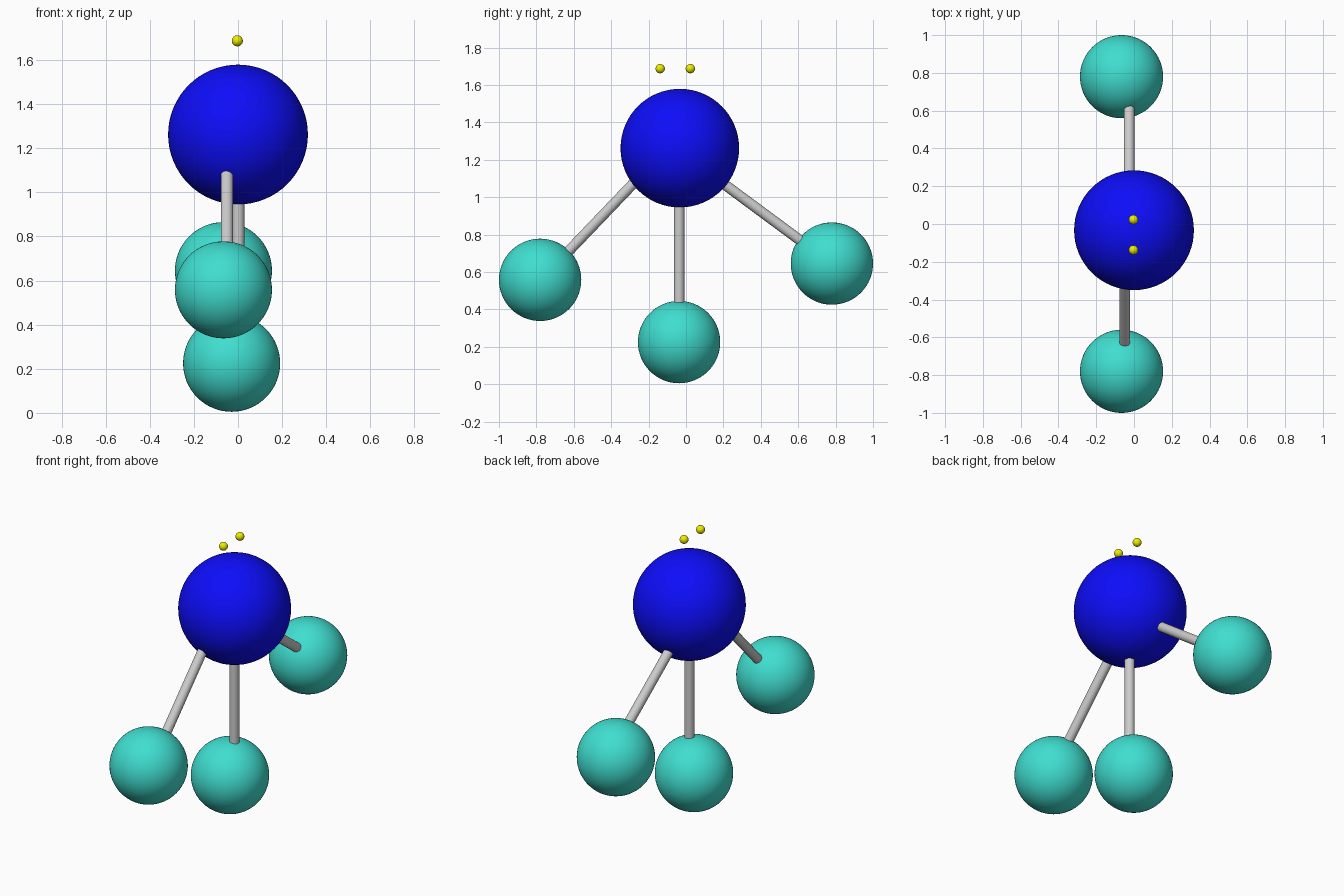
import bpy
from mathutils import Vector
from math import radians

if "Cube" in bpy.data.objects:
    bpy.data.objects.remove(bpy.data.objects["Cube"])


def material(name, rgb):
    m = bpy.data.materials.new(name)
    m.diffuse_color = (*rgb, 1)
    m.use_nodes = True
    m.node_tree.nodes["Principled BSDF"].inputs["Base Color"].default_value = m.diffuse_color
    return m


def ball(name, centre, radius, mat, segments=64):
    bpy.ops.mesh.primitive_uv_sphere_add(segments=segments, ring_count=segments // 2,
                                         radius=radius, location=centre)
    ob = bpy.context.object
    ob.name = name
    ob.data.materials.append(mat)
    bpy.ops.object.shade_smooth()


def rod(name, start, end, radius=0.028):
    a, b = Vector(start), Vector(end)
    bpy.ops.mesh.primitive_cylinder_add(vertices=32, radius=radius, depth=(b - a).length,
                                        location=(a + b) / 2)
    ob = bpy.context.object
    ob.name = name
    ob.rotation_mode = 'QUATERNION'
    ob.rotation_quaternion = (b - a).to_track_quat('Z', 'Y')
    bpy.ops.object.shade_smooth_by_angle(angle=radians(40))


blue = material("blue", (0.004, 0.004, 0.95))
teal = material("turquoise", (0.051, 0.73, 0.63))
yellow = material("yellow", (0.85, 0.85, 0.0))

# Large central atom
ball("central_atom", (0, -0.033, 1.262), 0.317, blue)

# Three outer atoms
ball("front_atom", (-0.066, -0.78, 0.558), 0.22, teal)
ball("lower_atom", (-0.029, -0.037, 0.225), 0.22, teal)
ball("back_atom", (-0.066, 0.78, 0.645), 0.22, teal)

# Bonds, each running into the atoms at both ends
rod("front_bond", (-0.05, -0.16, 1.20), (-0.05, -0.72, 0.615))
rod("lower_bond", (0.001, -0.037, 1.10), (0.001, -0.037, 0.30))
rod("back_bond", (-0.026, 0.06, 1.176), (-0.026, 0.72, 0.688))

# Electron pair above the central atom
for i, y in enumerate((-0.138, 0.023)):
    ball(f"electron_{i + 1}", (-0.003, y, 1.687), 0.025, yellow, 32)
